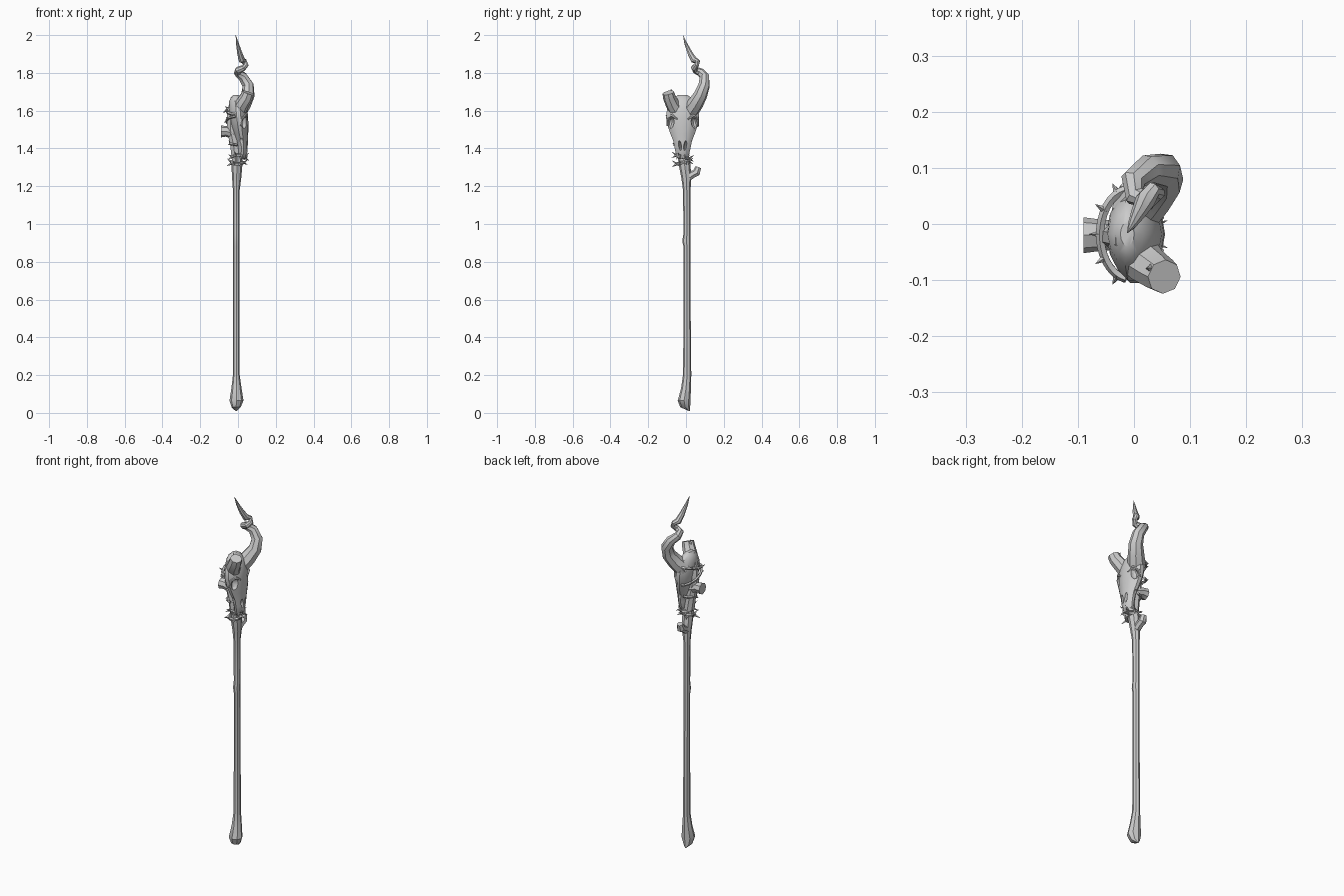
import bpy, bmesh, math
from mathutils import Vector


def finish(name, bm, angle=35):
    bmesh.ops.recalc_face_normals(bm, faces=bm.faces)
    mesh = bpy.data.meshes.new(name)
    bm.to_mesh(mesh)
    bm.free()
    obj = bpy.data.objects.new(name, mesh)
    bpy.context.collection.objects.link(obj)
    bpy.ops.object.select_all(action='DESELECT')
    obj.select_set(True)
    bpy.context.view_layer.objects.active = obj
    bpy.ops.object.shade_smooth_by_angle(angle=math.radians(angle))
    return obj


def skin(bm, rings, closed=False):
    """Bridge rings of points with quads and cap the ends."""
    loops = [[bm.verts.new(p) for p in ring] for ring in rings]
    n = len(loops[0])
    pairs = list(zip(loops, loops[1:]))
    if closed:
        pairs.append((loops[-1], loops[0]))
    for a, b in pairs:
        for i in range(n):
            j = (i + 1) % n
            bm.faces.new((a[i], a[j], b[j], b[i]))
    if not closed:
        bm.faces.new(loops[0][::-1])
        bm.faces.new(loops[-1])


def loft(name, sections, sides, ridge=0.0):
    """Stack elliptical sections (z, x, y, rx, ry)."""
    rings = []
    for z, x, y, rx, ry in sections:
        ring = []
        for i in range(sides):
            a = 2 * math.pi * i / sides
            k = 1 + ridge * math.cos(4 * a)
            ring.append((x + rx * k * math.cos(a), y + ry * k * math.sin(a), z))
        rings.append(ring)
    bm = bmesh.new()
    skin(bm, rings)
    return finish(name, bm)


def tube(name, path, sides, closed=False):
    """Sweep a polygon along (x, y, z, radius) points."""
    pts = [Vector(p[:3]) for p in path]
    n, rings, side = len(pts), [], None
    for i, p in enumerate(pts):
        if closed:
            t = pts[(i + 1) % n] - pts[i - 1]
        else:
            t = pts[min(i + 1, n - 1)] - pts[max(i - 1, 0)]
        t.normalize()
        if side is None or closed:
            side = Vector((0, 0, 1)) if abs(t.z) < 0.9 else Vector((1, 0, 0))
        side = (side - t * side.dot(t)).normalized()
        up = t.cross(side)
        rings.append([p + path[i][3] * (math.cos(a) * side + math.sin(a) * up)
                      for a in (2 * math.pi * k / sides for k in range(sides))])
    bm = bmesh.new()
    skin(bm, rings, closed)
    return finish(name, bm)


def spike(name, base, tip, r, sides=4):
    return tube(name, [(*base, r), (*tip, r * 0.05)], sides)


def ellipsoid(name, loc, size, tilt=0):
    bpy.ops.mesh.primitive_uv_sphere_add(segments=10, ring_count=6, location=loc,
                                         rotation=(tilt, 0, 0))
    obj = bpy.context.object
    obj.name, obj.scale = name, size
    return obj


# Wooden shaft with a flared foot
loft("shaft", [
    (0.01, -0.01, 0.018, 0.003, 0.003), (0.03, -0.01, -0.004, 0.024, 0.026),
    (0.065, -0.008, -0.01, 0.037, 0.034), (0.13, -0.008, 0.0, 0.027, 0.026),
    (0.20, -0.009, 0.006, 0.018, 0.022), (0.50, -0.009, 0.006, 0.017, 0.019),
    (0.88, -0.009, 0.005, 0.017, 0.018), (0.91, -0.009, 0.002, 0.018, 0.022),
    (0.95, -0.009, 0.005, 0.017, 0.018), (1.18, -0.009, 0.004, 0.018, 0.02),
    (1.24, -0.007, 0.002, 0.024, 0.026), (1.31, -0.006, -0.007, 0.029, 0.031),
    (1.36, -0.004, -0.015, 0.025, 0.028)], 8)

# Side twig and the limb continuing behind the skull
tube("shaft_twig", [(-0.008, 0.005, 1.24, 0.02), (-0.008, 0.035, 1.262, 0.021),
                    (-0.008, 0.056, 1.272, 0.022), (-0.008, 0.066, 1.301, 0.016)], 7)
tube("rear_limb", [(-0.005, -0.012, 1.32, 0.028), (-0.018, -0.018, 1.42, 0.026),
                   (-0.034, -0.022, 1.50, 0.027), (-0.036, -0.022, 1.60, 0.023),
                   (-0.016, -0.028, 1.67, 0.02)], 7)
tube("rear_stub", [(-0.02, -0.02, 1.475, 0.025), (-0.06, -0.02, 1.49, 0.028),
                   (-0.09, -0.02, 1.49, 0.032)], 8)

# Skull facing +x, with carved sockets and nostrils
SY = -0.018
skull = loft("skull", [
    (1.345, 0.022, SY, 0.014, 0.024), (1.365, 0.022, SY, 0.025, 0.034),
    (1.40, 0.024, SY, 0.026, 0.042), (1.44, 0.022, SY, 0.030, 0.050),
    (1.48, 0.015, SY, 0.038, 0.066), (1.52, 0.009, SY, 0.045, 0.080),
    (1.565, 0.004, SY, 0.048, 0.088), (1.61, 0.0, SY, 0.048, 0.083),
    (1.65, -0.006, SY, 0.040, 0.060), (1.672, -0.010, SY, 0.026, 0.042),
    (1.684, -0.012, SY, 0.012, 0.022)], 14, 0.03)
for s in (-1, 1):
    cutters = [
        ellipsoid("socket_cutter", (0.04, SY + s * 0.063, 1.535), (0.026, 0.018, 0.032), s * 0.2),
        ellipsoid("nostril_cutter", (0.05, SY + s * 0.014, 1.415), (0.018, 0.008, 0.027), s * -0.15),
        ellipsoid("cheek_cutter", (0.015, SY + s * 0.056, 1.435), (0.016, 0.012, 0.02))]
    for c in cutters:
        mod = skull.modifiers.new("carve", 'BOOLEAN')
        mod.operation, mod.object, mod.solver = 'DIFFERENCE', c, 'EXACT'
        bpy.context.view_layer.objects.active = skull
        bpy.ops.object.modifier_apply(modifier=mod.name)
        bpy.data.objects.remove(c)
    # Brow ridge above each socket
    tube("brow_ridge", [(0.050, SY + s * 0.028, 1.555, 0.004), (0.038, SY + s * 0.056, 1.575, 0.009),
                        (0.022, SY + s * 0.079, 1.560, 0.008), (0.012, SY + s * 0.083, 1.52, 0.003)], 6)
    # Teeth along each side of the jaw
    for k in range(3):
        x, y = 0.044 - k * 0.014, SY + s * (0.014 + k * 0.008)
        spike("tooth", (x, y, 1.368), (x + 0.003, y, 1.34), 0.007)
bpy.ops.object.select_all(action='DESELECT')
skull.select_set(True)
bpy.context.view_layer.objects.active = skull
bpy.ops.object.shade_smooth_by_angle(angle=math.radians(35))

# Whole corkscrew horn on one side, broken horn on the other
tube("spiral_horn", [
    (0.0, 0.02, 1.595, 0.046), (0.03, 0.052, 1.64, 0.042), (0.053, 0.078, 1.685, 0.036),
    (0.053, 0.096, 1.735, 0.031), (0.025, 0.098, 1.78, 0.026), (-0.002, 0.078, 1.803, 0.022),
    (0.002, 0.05, 1.815, 0.019), (0.028, 0.042, 1.826, 0.016), (0.042, 0.056, 1.842, 0.014),
    (0.034, 0.061, 1.86, 0.014), (0.02, 0.042, 1.868, 0.018), (0.009, 0.021, 1.905, 0.014),
    (-0.003, -0.001, 1.955, 0.008), (-0.012, -0.016, 2.0, 0.0005)], 8)
tube("broken_horn", [(0.0, -0.045, 1.59, 0.042), (0.022, -0.072, 1.635, 0.037),
                     (0.045, -0.088, 1.67, 0.034), (0.054, -0.094, 1.695, 0.031)], 8)
spike("horn_splinter", (0.035, -0.08, 1.68), (0.024, -0.078, 1.715), 0.016)


# Thorny vines binding the skull to the limb
def vine(name, z, rx, ry, cx, lean, thorns, r, reach, arc=None):
    a0, a1 = arc or (0, 2 * math.pi)
    n = 16

    def at(a, grow=0.0, dz=0.0):
        return (cx + (rx + grow) * math.cos(a), SY + (ry + grow) * math.sin(a),
                z + lean * math.sin(a) + dz)
    steps = n if arc is None else n - 1
    tube(name, [(*at(a0 + (a1 - a0) * i / steps), r) for i in range(n)], 5, arc is None)
    for i in range(thorns):
        a = a0 + (a1 - a0) * (i + 0.5) / thorns
        spike("thorn", at(a), at(a, reach, reach * (0.6 if i % 2 else -0.5)), r * 0.9)


vine("collar_vine_lower", 1.325, 0.030, 0.032, -0.004, 0.008, 8, 0.009, 0.03)
vine("collar_vine_upper", 1.355, 0.030, 0.034, 0.004, -0.010, 8, 0.008, 0.03)
back = (math.radians(100), math.radians(260))
vine("back_vine_upper", 1.60, 0.054, 0.080, -0.006, 0.02, 5, 0.008, 0.02, back)
vine("back_vine_middle", 1.545, 0.056, 0.082, -0.004, -0.025, 5, 0.007, 0.015, back)
vine("back_vine_lower", 1.43, 0.045, 0.046, 0.004, 0.012, 4, 0.007, 0.015, back)
